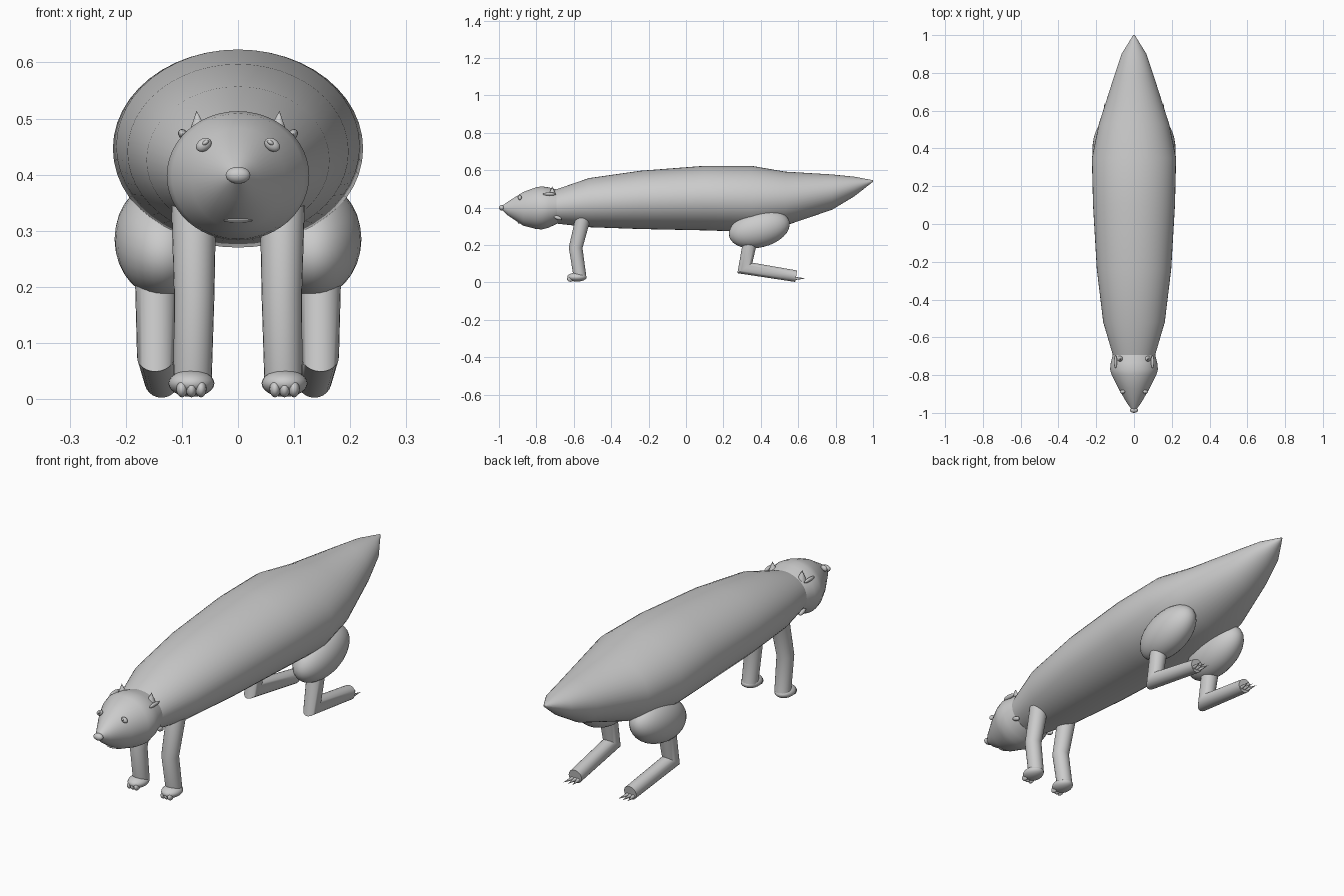
import bpy, bmesh, math
from mathutils import Vector, Euler, Matrix

if "Cube" in bpy.data.objects:
    bpy.data.objects.remove(bpy.data.objects["Cube"])

grey = bpy.data.materials.new("fur_grey")
grey.diffuse_color = (0.6, 0.6, 0.6, 1)
grey.use_nodes = True
grey.node_tree.nodes["Principled BSDF"].inputs["Base Color"].default_value = grey.diffuse_color


def finish(name, bm, angle=40):
    bmesh.ops.recalc_face_normals(bm, faces=bm.faces)
    me = bpy.data.meshes.new(name)
    bm.to_mesh(me)
    bm.free()
    me.materials.append(grey)
    ob = bpy.data.objects.new(name, me)
    bpy.context.collection.objects.link(ob)
    bpy.ops.object.select_all(action='DESELECT')
    ob.select_set(True)
    bpy.context.view_layer.objects.active = ob
    bpy.ops.object.shade_smooth_by_angle(angle=math.radians(angle))
    return ob


def skin(name, rings):
    """Bridge equal-sized rings of points and cap both ends."""
    bm = bmesh.new()
    vs = [[bm.verts.new(p) for p in r] for r in rings]
    n = len(vs[0])
    for a, b in zip(vs, vs[1:]):
        for i in range(n):
            j = (i + 1) % n
            bm.faces.new((a[i], a[j], b[j], b[i]))
    bm.faces.new(vs[0])
    bm.faces.new(vs[-1])
    return finish(name, bm)


def loft(name, sections, n=48):
    """Elliptical sections along y: (y, half width, top, bottom)."""
    rings = []
    for y, w, top, bot in sections:
        c, h = (top + bot) / 2, (top - bot) / 2
        rings.append([(w * math.cos(2 * math.pi * i / n), y,
                       c + h * math.sin(2 * math.pi * i / n)) for i in range(n)])
    return skin(name, rings)


def tube(name, pts, n=24):
    """Mitred round limb through (x, y, z, radius) points."""
    ps = [Vector(p[:3]) for p in pts]
    ds = [(b - a).normalized() for a, b in zip(ps, ps[1:])]
    rings = []
    for k, p in enumerate(ps):
        d = ds[max(k - 1, 0)]
        nrm = (d + ds[min(k, len(ds) - 1)]).normalized()
        side = (Vector((1, 0, 0)) - d * d.x).normalized()
        up = d.cross(side)
        ring = []
        for i in range(n):
            a = 2 * math.pi * i / n
            u = (side * math.cos(a) + up * math.sin(a)) * pts[k][3]
            ring.append(p + u - d * (u.dot(nrm) / d.dot(nrm)))
        rings.append(ring)
    return skin(name, rings)


def place(loc, rot, size):
    return (Matrix.Translation(loc) @ Euler([math.radians(r) for r in rot]).to_matrix().to_4x4()
            @ Matrix.Diagonal((*size, 1)))


def blob(name, loc, size, rot=(0, 0, 0), seg=24):
    bm = bmesh.new()
    bmesh.ops.create_uvsphere(bm, u_segments=seg, v_segments=seg // 2, radius=1,
                              matrix=place(loc, rot, size))
    return finish(name, bm)


def spike(name, loc, r, length, rot):
    bm = bmesh.new()
    bmesh.ops.create_cone(bm, cap_ends=True, segments=16, radius1=1, radius2=0.02, depth=1,
                          matrix=place(loc, rot, (r, r, length)))
    return finish(name, bm)


# Body tapering into the tail
loft("body", [
    (-0.70, 0.110, 0.495, 0.315), (-0.52, 0.163, 0.557, 0.295), (-0.24, 0.197, 0.597, 0.285),
    (0.10, 0.217, 0.623, 0.278), (0.35, 0.223, 0.623, 0.270), (0.53, 0.186, 0.592, 0.303),
    (0.78, 0.106, 0.577, 0.388), (0.90, 0.066, 0.565, 0.460), (1.00, 0.004, 0.546, 0.538)])

# Head, nose and mouth
loft("head", [
    (-0.985, 0.010, 0.408, 0.388), (-0.95, 0.036, 0.433, 0.356), (-0.87, 0.083, 0.483, 0.303),
    (-0.80, 0.118, 0.509, 0.285), (-0.77, 0.127, 0.513, 0.283), (-0.735, 0.123, 0.508, 0.292),
    (-0.69, 0.112, 0.496, 0.313)])
blob("nose", (0, -0.985, 0.399), (0.022, 0.015, 0.015))
blob("mouth", (0, -0.888, 0.318), (0.026, 0.012, 0.004))

for s, side in ((-1, "left"), (1, "right")):
    # Eyes, ears and cheek tufts
    blob(f"{side}_eye", (s * 0.061, -0.888, 0.453), (0.015, 0.010, 0.011), (0, s * 35, 0))
    blob(f"{side}_pupil", (s * 0.058, -0.895, 0.457), (0.007, 0.006, 0.004), (0, s * 35, 0), 16)
    spike(f"{side}_ear", (s * 0.072, -0.715, 0.492), 0.019, 0.042, (0, s * 5, 0))
    blob(f"{side}_ear_rim", (s * 0.098, -0.73, 0.472), (0.008, 0.035, 0.010), (0, s * 40, 0), 16)
    blob(f"{side}_cheek_tuft", (s * 0.095, -0.685, 0.345), (0.010, 0.022, 0.010), (-20, 0, 0), 16)

    # Front leg and paw
    tube(f"{side}_front_leg", [(s * 0.079, -0.55, 0.345, 0.040),
                               (s * 0.078, -0.590, 0.185, 0.036),
                               (s * 0.081, -0.567, 0.03, 0.034)])
    blob(f"{side}_front_paw", (s * 0.083, -0.583, 0.028), (0.041, 0.052, 0.024))
    for i in (-1, 0, 1):
        blob(f"{side}_front_toe_{i + 2}", (s * 0.083 + i * 0.017, -0.618, 0.018),
             (0.010, 0.018, 0.015), seg=16)

    # Hind thigh, bent leg and claws
    blob(f"{side}_thigh", (s * 0.135, 0.392, 0.285), (0.085, 0.166, 0.098), (14, 0, 0), 32)
    tube(f"{side}_hind_leg", [(s * 0.146, 0.345, 0.23, 0.038),
                              (s * 0.146, 0.315, 0.077, 0.034),
                              (s * 0.136, 0.588, 0.033, 0.031)])
    for i in (-1, 0, 1):
        spike(f"{side}_hind_claw_{i + 2}", (s * 0.136 + i * 0.018, 0.61, 0.021),
              0.009, 0.06, (-90, 0, -i * 8))
